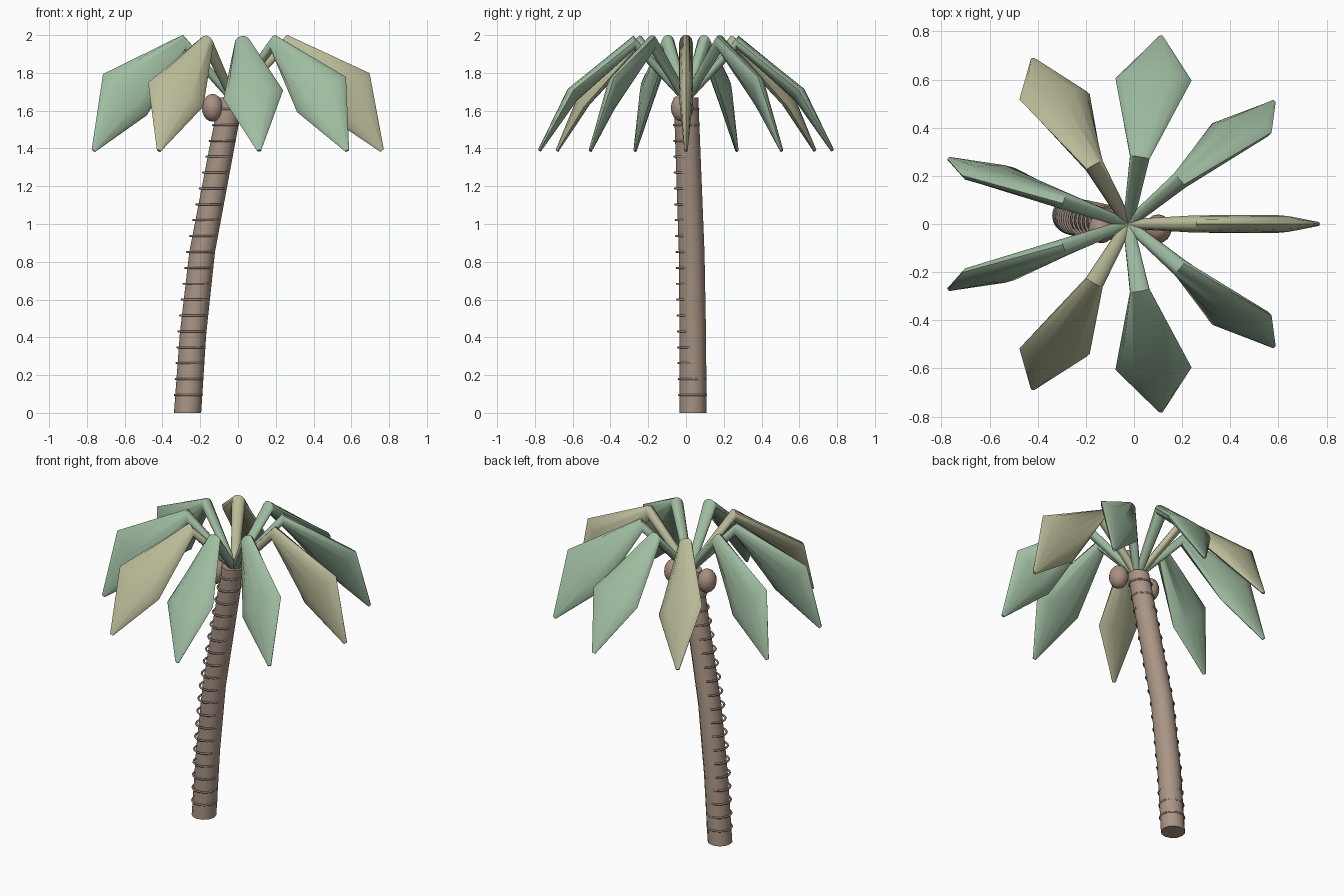
import bpy, bmesh
from math import sin, cos, pi, radians
from mathutils import Vector

if "Cube" in bpy.data.objects:
    bpy.data.objects.remove(bpy.data.objects["Cube"])


def material(name, rgb):
    m = bpy.data.materials.new(name)
    m.diffuse_color = (*rgb, 1)
    m.use_nodes = True
    m.node_tree.nodes["Principled BSDF"].inputs["Base Color"].default_value = m.diffuse_color
    return m


bark = material("bark", (0.40, 0.30, 0.235))
ring_mat = material("bark_ring", (0.30, 0.24, 0.20))
nut_mat = material("nut", (0.40, 0.28, 0.22))
green = material("leaf_green", (0.35, 0.51, 0.36))
tan = material("leaf_tan", (0.50, 0.50, 0.32))


def finish(ob, name, mat, angle=40):
    ob.name = name
    ob.data.materials.append(mat)
    bpy.ops.object.select_all(action='DESELECT')
    ob.select_set(True)
    bpy.context.view_layer.objects.active = ob
    bpy.ops.object.shade_smooth_by_angle(angle=radians(angle))


def loft(name, stations, sides, mat, angle=40):
    """Skin elliptical sections given as (centre, half axis a, half axis b)."""
    bm = bmesh.new()
    loops = []
    for c, a, b in stations:
        loops.append([bm.verts.new(c + a * cos(2 * pi * i / sides) + b * sin(2 * pi * i / sides))
                      for i in range(sides)])
    for lo, hi in zip(loops, loops[1:]):
        for i in range(sides):
            j = (i + 1) % sides
            bm.faces.new((lo[i], lo[j], hi[j], hi[i]))
    bm.faces.new(loops[0][::-1])
    bm.faces.new(loops[-1])
    bmesh.ops.recalc_face_normals(bm, faces=bm.faces)
    me = bpy.data.meshes.new(name)
    bm.to_mesh(me)
    bm.free()
    ob = bpy.data.objects.new(name, me)
    bpy.context.collection.objects.link(ob)
    finish(ob, name, mat, angle)


# Leaning trunk: x, y, z, radius
path = [(-0.267, 0.037, 0, 0.072), (-0.238, 0.036, 0.42, 0.070),
        (-0.190, 0.030, 0.85, 0.068), (-0.035, 0.0, 1.67, 0.065)]
loft("trunk", [(Vector((x, y, z)), Vector((r, 0, 0)), Vector((0, r, 0))) for x, y, z, r in path],
     12, bark)

# Bark rings sit slightly toward the outside of the bend
for k in range(19):
    z = 0.095 + 0.0841 * k
    for p, q in zip(path, path[1:]):
        if p[2] <= z <= q[2]:
            t = (z - p[2]) / (q[2] - p[2])
            x, y, _, r = [u + (v - u) * t for u, v in zip(p, q)]
    off = sin(pi * z / 1.68)
    bpy.ops.mesh.primitive_torus_add(major_segments=20, minor_segments=6, major_radius=r,
                                     minor_radius=0.006,
                                     location=(x - 0.012 * off, y - 0.012 * off, z))
    finish(bpy.context.object, f"bark_ring_{k + 1}", ring_mat, 80)

# Two nuts below the crown
for k, x in enumerate((-0.135, 0.10)):
    bpy.ops.mesh.primitive_uv_sphere_add(segments=16, ring_count=10, radius=1,
                                         location=(x, -0.02, 1.615))
    bpy.context.object.scale = (0.056, 0.06, 0.073)
    finish(bpy.context.object, f"nut_{k + 1}", nut_mat, 60)

# Fronds: r, z, half width, half thickness, in-plane normal (radial, up)
profile = [(0.0, 1.66, 0.022, 0.020, -0.75, 0.66),
           (0.28, 1.96, 0.042, 0.036, 0.10, 0.99),
           (0.61, 1.685, 0.160, 0.038, 0.70, 0.71),
           (0.788, 1.388, 0.011, 0.009, 0.80, 0.60)]
for k in range(9):
    th = radians(40 * k)
    phi = -(th - radians(5) * sin(2 * th))   # blade twists around the crown
    out = Vector((cos(th), sin(th), 0))
    side = Vector((-sin(th), cos(th), 0))
    stations = []
    for r, z, w, t, nr, nz in profile:
        up = out * nr + Vector((0, 0, nz))
        wide = up * cos(phi) + side * sin(phi)
        thin = side * cos(phi) - up * sin(phi)
        stations.append((Vector((-0.025, 0, z)) + out * r, wide * w, thin * t))
    loft(f"frond_{k + 1}", stations, 12, tan if k % 3 == 0 else green, 50)
